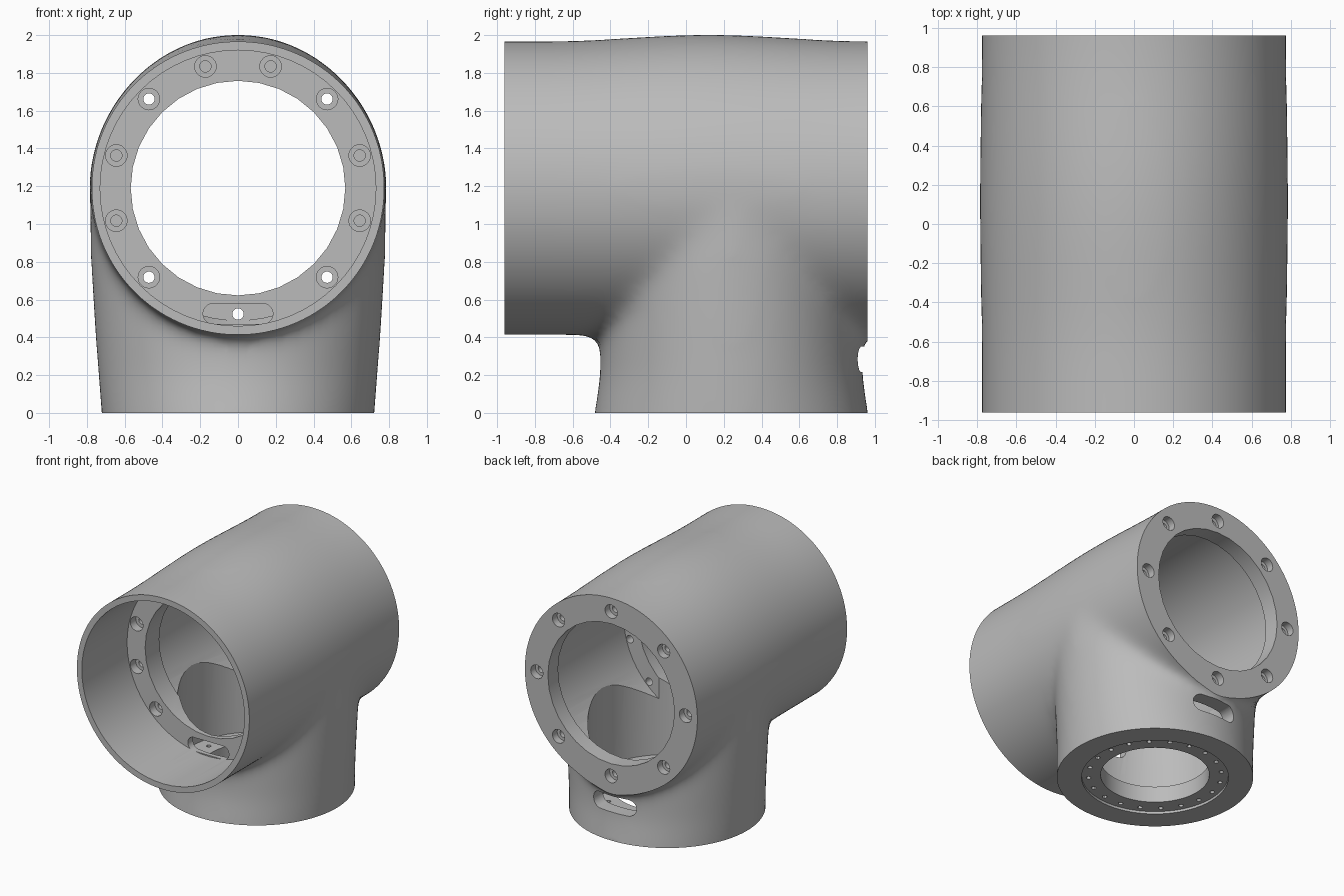
import bpy, bmesh, math
from mathutils import Matrix, Vector

cube = bpy.data.objects.get("Cube")
if cube:
    bpy.data.objects.remove(cube, do_unlink=True)

AXIS_Z = 1.19      # height of the main tube axis
FOOT_Y = 0.24      # centre of the foot
HALF = 0.96        # half length of the tube

grey = bpy.data.materials.new("cast grey")
grey.use_nodes = True
grey.diffuse_color = (0.5, 0.5, 0.5, 1)
grey.node_tree.nodes["Principled BSDF"].inputs["Base Color"].default_value = (0.5, 0.5, 0.5, 1)


def to_object(name, bm):
    bmesh.ops.recalc_face_normals(bm, faces=bm.faces)
    mesh = bpy.data.meshes.new(name)
    bm.to_mesh(mesh)
    bm.free()
    mesh.materials.append(grey)
    ob = bpy.data.objects.new(name, mesh)
    bpy.context.collection.objects.link(ob)
    return ob


def loft(bm, rings):
    loops = [[bm.verts.new(p) for p in ring] for ring in rings]
    n = len(loops[0])
    for a, b in zip(loops, loops[1:]):
        for i in range(n):
            bm.faces.new((a[i], a[(i + 1) % n], b[(i + 1) % n], b[i]))
    bm.faces.new(loops[0])
    bm.faces.new(loops[-1][::-1])


def cyl_y(bm, x, z, r, y0, y1, seg=64):
    m = Matrix.Translation((x, (y0 + y1) / 2, z)) @ Matrix.Rotation(math.pi / 2, 4, 'X')
    bmesh.ops.create_cone(bm, cap_ends=True, segments=seg, radius1=r, radius2=r,
                          depth=y1 - y0, matrix=m)


def cyl_z(bm, x, y, r, z0, z1, seg=64):
    bmesh.ops.create_cone(bm, cap_ends=True, segments=seg, radius1=r, radius2=r,
                          depth=z1 - z0, matrix=Matrix.Translation((x, y, (z0 + z1) / 2)))


def slot(bm, z, r, half, y0, y1):
    # rounded slot running along y
    ring = []
    for i in range(32):
        a = 2 * math.pi * (i + 0.5) / 32
        ring.append((math.copysign(half, math.cos(a)) + r * math.cos(a), z + r * math.sin(a)))
    loft(bm, [[(x, y, h) for x, h in ring] for y in (y0, y1)])


def apply_boolean(ob, operation, build):
    bm = bmesh.new()
    build(bm)
    cutter = to_object("cutter", bm)
    cutter.hide_render = True
    mod = ob.modifiers.new("cut", 'BOOLEAN')
    mod.operation, mod.solver, mod.object = operation, 'EXACT', cutter
    bpy.ops.object.modifier_apply(modifier=mod.name)
    bpy.data.objects.remove(cutter, do_unlink=True)


# Outer skin: slightly swollen tube and tapering foot, overlapped
N = 96
turn = [2 * math.pi * i / N for i in range(N)]
bm = bmesh.new()
rings = []
for k in range(41):
    y = -1.3 + 2.6 * k / 40
    t = max(-1, min(1, (y - 0.12) / 0.84))
    swell = math.cos(math.pi / 2 * t) ** 2
    rings.append([((0.777 + 0.01 * swell) * math.cos(a), y,
                   AXIS_Z + (0.779 + 0.035 * swell * max(0, math.sin(a))) * math.sin(a))
                  for a in turn])
loft(bm, rings)
foot = [(-0.25, 0.70, 0.755), (0, 0.724, 0.725), (0.2, 0.74, 0.695),
        (0.5, 0.762, 0.69), (0.8, 0.78, 0.69), (1.1, 0.784, 0.69)]
loft(bm, [[(rx * math.cos(a), FOOT_Y + ry * math.sin(a), z) for a in turn]
          for z, rx, ry in foot])
body = to_object("elbow_housing", bm)
bpy.context.view_layer.objects.active = body
body.select_set(True)

# Melt the two shapes together with a soft fillet
mod = body.modifiers.new("merge", 'REMESH')
mod.mode, mod.voxel_size = 'VOXEL', 0.03
bpy.ops.object.modifier_apply(modifier=mod.name)
mod = body.modifiers.new("fillet", 'SMOOTH')
mod.factor, mod.iterations = 0.5, 36
bpy.ops.object.modifier_apply(modifier=mod.name)

# Trim the ends flat
apply_boolean(body, 'INTERSECT', lambda b: bmesh.ops.create_cube(
    b, size=1, matrix=Matrix.Translation((0, 0, 1.5)) @ Matrix.Diagonal((4, 2 * HALF, 3, 1))))

# Hollow interior, leaving a flange near the front, at the back and in the foot
cuts = [
    lambda b: cyl_y(b, 0, AXIS_Z, 0.70, -0.2, 0.83),
    lambda b: cyl_z(b, 0, FOOT_Y, 0.585, 0.15, 0.86),
    lambda b: cyl_y(b, 0, AXIS_Z, 0.73, -1.2, -0.38),
    lambda b: cyl_y(b, 0, AXIS_Z, 0.568, -0.6, 1.2, 32),
    lambda b: cyl_z(b, 0, FOOT_Y, 0.40, -0.3, 0.4),
    lambda b: cyl_z(b, 0, FOOT_Y, 0.54, -0.3, 0.02),
]

# Cable slots through the front flange and the back of the foot
def cable_slots(b):
    slot(b, 0.525, 0.055, 0.13, -0.6, 0.0)
    slot(b, 0.285, 0.068, 0.125, 0.6, 1.2)


def on_circle(r, degrees):
    a = math.radians(degrees)
    return r * math.cos(a), r * math.sin(a)


FRONT_BOLTS = [on_circle(0.667, 15 + 30 * i) for i in range(12) if i not in (8, 9)]
BACK_BOLTS = [on_circle(0.667, 45 * i) for i in range(8)]
FOOT_BOLTS = [on_circle(0.49, 18 * i + 9) for i in range(20)]


# Bolt holes and their counterbores
def drills(b):
    for x, z in FRONT_BOLTS:
        cyl_y(b, x, AXIS_Z + z, 0.03, -0.5, -0.1, 20)
    for x, z in BACK_BOLTS:
        cyl_y(b, x, AXIS_Z + z, 0.03, 0.75, 1.1, 20)
    for x, y in FOOT_BOLTS:
        cyl_z(b, x, FOOT_Y + y, 0.018, -0.1, 0.2, 12)


def counterbores(b):
    for x, z in FRONT_BOLTS:
        cyl_y(b, x, AXIS_Z + z, 0.057, -0.5, -0.31, 24)
    for x, z in BACK_BOLTS:
        cyl_y(b, x, AXIS_Z + z, 0.055, 0.9, 1.1, 24)


for cut in cuts + [cable_slots, drills, counterbores]:
    apply_boolean(body, 'DIFFERENCE', cut)

bpy.ops.object.shade_smooth_by_angle(angle=math.radians(30))
